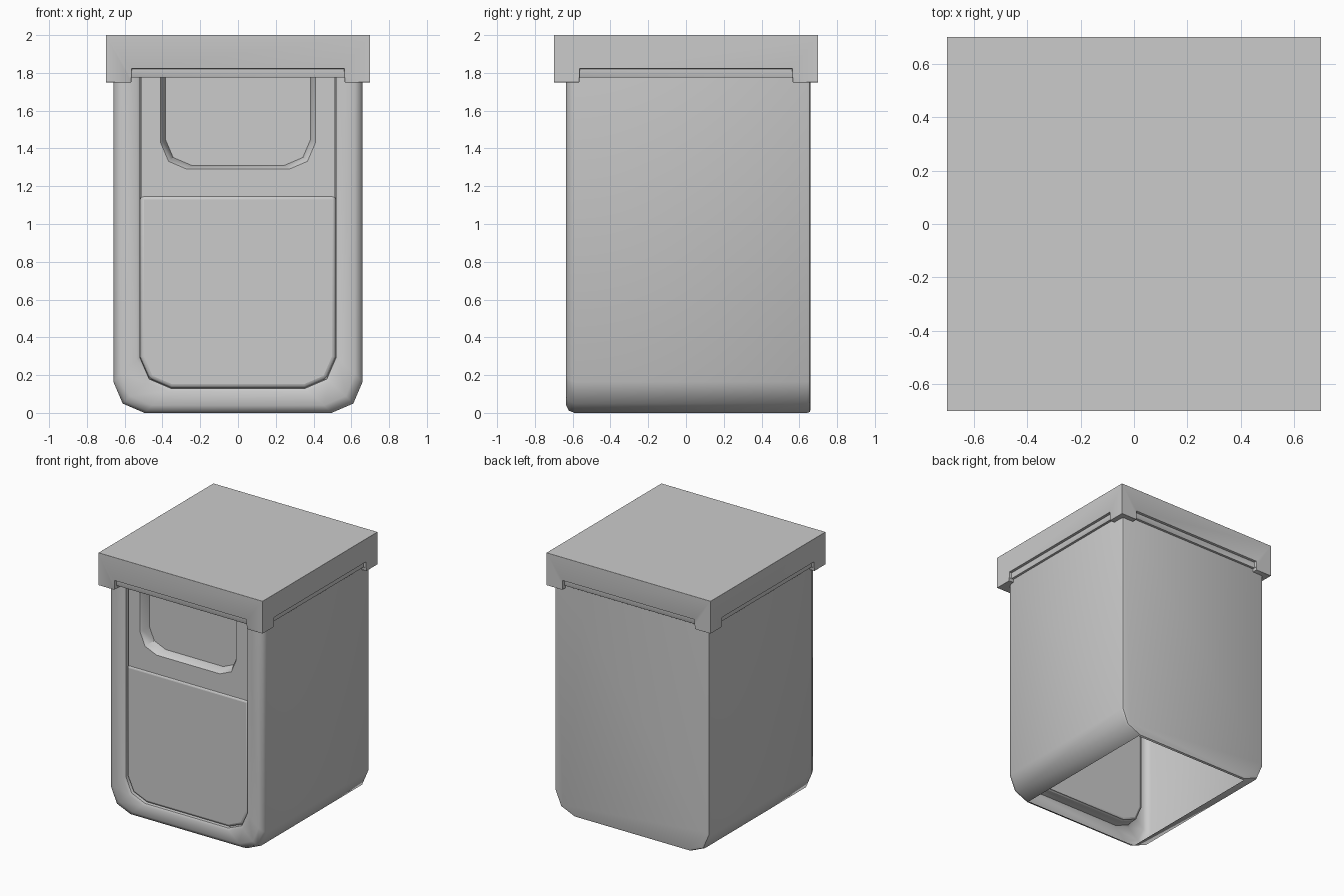
import bpy, bmesh
from mathutils import Vector

if "Cube" in bpy.data.objects:
    bpy.data.objects.remove(bpy.data.objects["Cube"])


def finish(name, bm, bevel=0.0, segments=2, angle=35):
    bmesh.ops.remove_doubles(bm, verts=bm.verts, dist=0.0001)
    bmesh.ops.recalc_face_normals(bm, faces=bm.faces)
    mesh = bpy.data.meshes.new(name)
    bm.to_mesh(mesh)
    bm.free()
    ob = bpy.data.objects.new(name, mesh)
    bpy.context.collection.objects.link(ob)
    if bevel:
        mod = ob.modifiers.new("soft_edges", 'BEVEL')
        mod.width, mod.segments, mod.limit_method = bevel, segments, 'ANGLE'
    bpy.ops.object.select_all(action='DESELECT')
    ob.select_set(True)
    bpy.context.view_layer.objects.active = ob
    bpy.ops.object.shade_smooth_by_angle(angle=angle * 3.14159 / 180)
    return ob


def u_ring(bm, w, bottom, y, corner, top):
    """U outline in the xz plane with chamfered lower corners."""
    k = 0.3 * corner
    half = [(-w, top), (-w, bottom + corner), (-w + k, bottom + k), (-w + corner, bottom)]
    pts = half + [(-x, z) for x, z in reversed(half)]
    return [bm.verts.new((x, y, z)) for x, z in pts]


def bridge(bm, a, b, skip=()):
    for i in range(len(a) - 1):
        if i not in skip:
            bm.faces.new((a[i], a[i + 1], b[i + 1], b[i]))


def box(bm, lo, hi):
    made = bmesh.ops.create_cube(bm, size=1)["verts"]
    lo, hi = Vector(lo), Vector(hi)
    for v in made:
        v.co = (lo + hi) / 2 + Vector(c * s for c, s in zip(v.co, hi - lo))


# Body shell: closed back, rounded front frame, open underside
bm = bmesh.new()
sections = [(.64, .02, .66), (.655, .005, .655), (.66, 0, .64), (.66, 0, -.59),
            (.648, .012, -.62), (.62, .04, -.635), (.535, .115, -.635),
            (.52, .13, -.625), (.515, .135, -.53)]
rings = [u_ring(bm, w, b, y, .165, 1.80) for w, b, y in sections]
bm.faces.new(rings[0])
for i in range(len(rings) - 1):
    bridge(bm, rings[i], rings[i + 1], skip=(3,) if i == 2 else ())
finish("bin_body", bm, angle=50)

# Lower front panel set into the frame
bm = bmesh.new()
front = u_ring(bm, .518, .132, -.615, .165, 1.15)
back = u_ring(bm, .518, .132, -.53, .165, 1.15)
bm.faces.new(front)
bm.faces.new(back)
bridge(bm, front + front[:1], back + back[:1])
finish("lower_panel", bm, bevel=.02, segments=3)

# Upper flap with recessed window
bm = bmesh.new()
flap = [u_ring(bm, w, b, y, c, 1.80) for w, b, y, c in
        [(.51, 1.14, -.53, .002), (.51, 1.14, -.607, .002),
         (.41, 1.29, -.607, .14), (.40, 1.30, -.59, .14), (.385, 1.31, -.53, .14)]]
for a, b in zip(flap, flap[1:]):
    bridge(bm, a, b)
bm.faces.new(flap[-1])
finish("upper_flap", bm)

# Lid, with a raised lower edge and groove between its four corners
bm = bmesh.new()
box(bm, (-.7, -.7, 1.75), (.7, .7, 2.0))
lid = finish("lid", bm)


def cut(name, parts):
    bm = bmesh.new()
    for lo, hi in parts:
        box(bm, lo, hi)
    cutter = finish(name, bm)
    cutter.hide_render = True
    cutter.hide_set(True)
    cutter.display_type = 'WIRE'
    mod = lid.modifiers.new(name, 'BOOLEAN')
    mod.object, mod.solver = cutter, 'EXACT'


cut("lid_cut_x", [((-.565, -1, 1.6), (.565, 1, 1.775))])
cut("lid_cut_y", [((-1, -.565, 1.6), (1, .565, 1.775))])
for s in (-1, 1):
    near, far = sorted((s * .678, s * 1.0))
    cut("lid_groove_front_back", [((-.563, near, 1.6), (.563, far, 1.822))])
    cut("lid_groove_sides", [((near, -.563, 1.6), (far, .563, 1.822))])
soft = lid.modifiers.new("soft_edges", 'BEVEL')
soft.width, soft.segments, soft.limit_method = .007, 2, 'ANGLE'
# keep smoothing last so the bevelled edges shade cleanly
bpy.ops.object.select_all(action='DESELECT')
lid.select_set(True)
bpy.context.view_layer.objects.active = lid
smooth = [m for m in lid.modifiers if m.type == 'NODES']
for m in smooth:
    lid.modifiers.move(list(lid.modifiers).index(m), len(lid.modifiers) - 1)
